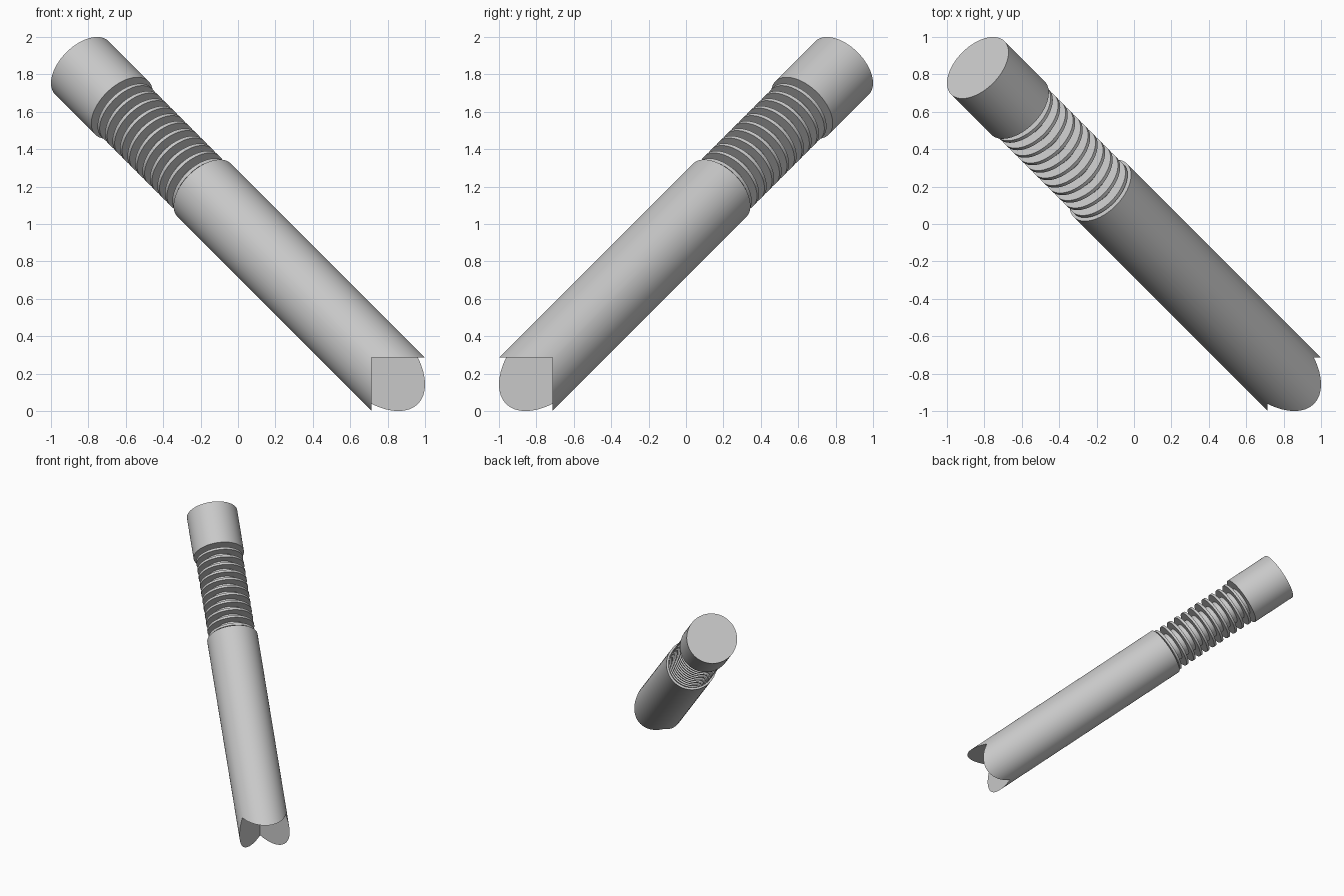
import bpy, bmesh, math
from mathutils import Vector

if "Cube" in bpy.data.objects:
    bpy.data.objects.remove(bpy.data.objects["Cube"])

RADIUS = 0.2015
SEGMENTS = 96
AXIS = Vector((-1, 1, 1)).normalized()
APEX = Vector((0.715, -0.715, 0.285))   # inner corner of the notch

gray = bpy.data.materials.new("plain_gray")
gray.use_nodes = True
gray.diffuse_color = (0.58, 0.58, 0.58, 1)
gray.node_tree.nodes["Principled BSDF"].inputs["Base Color"].default_value = (0.58, 0.58, 0.58, 1)


def along(z):
    """Distance from the notch apex to the axis point at height z."""
    return (z - APEX.z) * math.sqrt(3)


def lathe(name, profile):
    """Closed solid of revolution about the tilted axis from (radius, distance) pairs."""
    bm = bmesh.new()
    rings = []
    for r, d in profile:
        rings.append([bm.verts.new((r * math.cos(a), r * math.sin(a), d))
                      for a in (2 * math.pi * i / SEGMENTS for i in range(SEGMENTS))])
    for low, high in zip(rings, rings[1:]):
        for i in range(SEGMENTS):
            j = (i + 1) % SEGMENTS
            bm.faces.new((low[i], low[j], high[j], high[i]))
    bm.faces.new(rings[0][::-1])
    bm.faces.new(rings[-1])
    bm.transform(AXIS.to_track_quat('Z', 'Y').to_matrix().to_4x4())
    bmesh.ops.translate(bm, verts=bm.verts, vec=APEX)
    mesh = bpy.data.meshes.new(name)
    bm.to_mesh(mesh)
    bm.free()
    mesh.materials.append(gray)
    obj = bpy.data.objects.new(name, mesh)
    bpy.context.collection.objects.link(obj)
    return obj


def activate(obj):
    bpy.ops.object.select_all(action='DESELECT')
    obj.select_set(True)
    bpy.context.view_layer.objects.active = obj


# Long shaft and short head
shaft_end, head_start = along(1.18), along(1.62)
shaft = lathe("shaft", [(RADIUS, -0.4), (RADIUS, shaft_end)])
head = lathe("head", [(RADIUS, head_start), (RADIUS, along(1.8355))])

# Ribbed neck: thin discs along a narrow core
CORE, RIB, THICK, RIBS = 0.12, 0.187, 0.02, 11
pitch = (head_start - shaft_end) / RIBS
profile = [(CORE, shaft_end - 0.01)]
for i in range(RIBS):
    d = shaft_end + 0.012 + pitch * i
    profile += [(CORE, d), (RIB, d), (RIB, d + THICK), (CORE, d + THICK)]
profile.append((CORE, head_start + 0.01))
neck = lathe("ribbed_neck", profile)

# Corner notch at the foot of the shaft
bpy.ops.mesh.primitive_cube_add(size=1, location=APEX + Vector((0.5, -0.5, -0.5)))
cutter = bpy.context.object
cutter.name = "notch_cutter"
cutter.hide_render = True
cutter.data.materials.append(gray)
activate(shaft)
notch = shaft.modifiers.new("notch", 'BOOLEAN')
notch.operation = 'DIFFERENCE'
notch.solver = 'EXACT'
notch.object = cutter
bpy.ops.object.modifier_apply(modifier=notch.name)
bpy.data.objects.remove(cutter)

for part in (shaft, head, neck):
    activate(part)
    bpy.ops.object.shade_smooth_by_angle(angle=math.radians(30))
